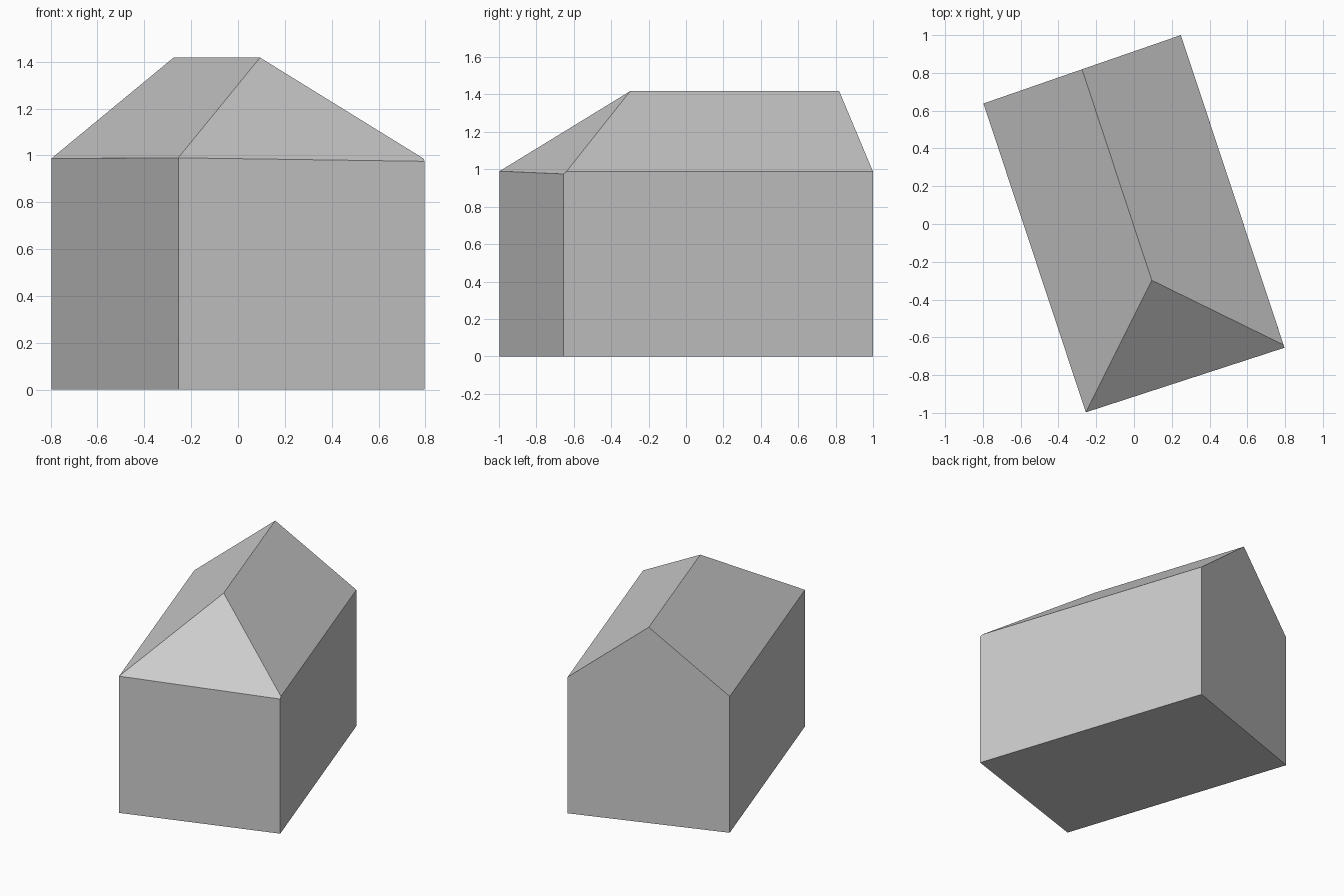
import bpy
import bmesh

cube = bpy.data.objects.get("Cube")
if cube:
    bpy.data.objects.remove(cube, do_unlink=True)

# One plain grey for the whole building
grey = bpy.data.materials.new("plain_grey")
grey.use_nodes = True
colour = (0.6, 0.6, 0.6, 1)
grey.diffuse_color = colour
grey.node_tree.nodes["Principled BSDF"].inputs["Base Color"].default_value = colour

# Footprint corners with their eave heights
front_right = (-0.255, -0.997, 0.99)
front_left = (0.797, -0.655, 0.975)
back_left = (0.248, 1.0, 0.987)
back_right = (-0.797, 0.638, 0.987)
corners = [front_right, front_left, back_left, back_right]

# Ridge ends, and the point where the hip meets the left eave
ridge_front = (0.094, -0.298, 1.418)
ridge_back = (-0.275, 0.819, 1.418)
hip_foot = (0.792, -0.64, 0.987)

bm = bmesh.new()
verts = {}


def face(*points):
    for p in points:
        if p not in verts:
            verts[p] = bm.verts.new(p)
    bm.faces.new([verts[p] for p in points])


def ground(p):
    return (p[0], p[1], 0)


# Floor and walls; the back wall rises into a gable
face(*[ground(p) for p in reversed(corners)])
wall_tops = [(front_left, front_right),
             (back_left, hip_foot, front_left),
             (back_right, ridge_back, back_left),
             (front_right, back_right)]
for top in wall_tops:
    face(ground(top[-1]), ground(top[0]), *top)

# Roof: hipped front and two long slopes
face(front_right, front_left, hip_foot, ridge_front)
face(hip_foot, back_left, ridge_back, ridge_front)
face(back_right, front_right, ridge_front, ridge_back)

bmesh.ops.recalc_face_normals(bm, faces=bm.faces)
mesh = bpy.data.meshes.new("house_block")
bm.to_mesh(mesh)
bm.free()
mesh.materials.append(grey)
house = bpy.data.objects.new("house_block", mesh)
bpy.context.scene.collection.objects.link(house)
